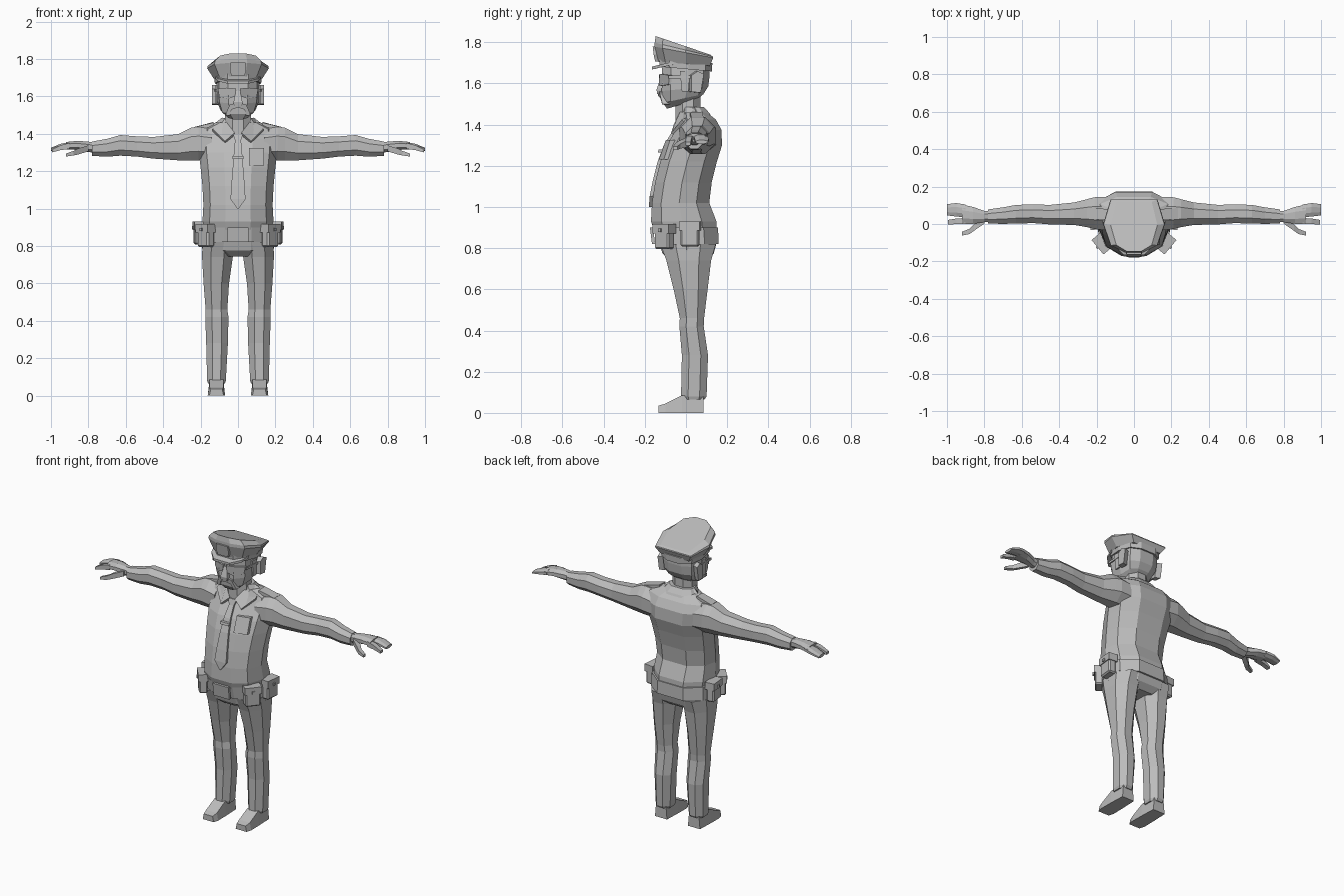
import bpy, bmesh, math
from mathutils import Matrix, Vector

GREY = bpy.data.materials.new("plain grey")
GREY.diffuse_color = (0.5, 0.5, 0.5, 1)

# half plans (x, y fractions, front to back) of the cross-sections
BODY = [(.36, -1), (.8, -.68), (1, -.05), (.9, .55), (.45, 1)]
HEAD = [(.45, -1), (.88, -.62), (1, .1), (.85, .75), (.4, 1)]
CAP = [(.3, -1), (.76, -.75), (1, 0), (.76, .88)]
BOX = [(1, -1), (1, 1)]
OCT = [(.42, -1), (1, -.45), (1, .45), (.42, 1)]


def finish(name, bm, mirror):
    bmesh.ops.recalc_face_normals(bm, faces=bm.faces)
    me = bpy.data.meshes.new(name)
    bm.to_mesh(me)
    bm.free()
    me.materials.append(GREY)
    ob = bpy.data.objects.new(name, me)
    bpy.context.collection.objects.link(ob)
    if mirror:
        ob.modifiers.new("mirror", 'MIRROR')
    return ob


def skin(name, rings, mirror=False):
    """Join equal rings of points into a closed tube."""
    bm = bmesh.new()
    vs = [[bm.verts.new(p) for p in r] for r in rings]
    n = len(vs[0])
    for a, b in zip(vs, vs[1:]):
        for i in range(n):
            bm.faces.new((a[i], a[(i + 1) % n], b[(i + 1) % n], b[i]))
    bm.faces.new(vs[0])
    bm.faces.new(vs[-1])
    return finish(name, bm, mirror)


def full(plan):
    return plan + [(-x, y) for x, y in reversed(plan)]


def stack(name, plan, rows, mirror=False):
    """Upright loft; rows are (z, x centre, half width, y front, y back, tilt)."""
    rings = []
    for z, cx, hw, f, b, t in rows:
        ring = []
        for u, v in full(plan):
            y = (f + b) / 2 + v * (b - f) / 2
            ring.append((cx + u * hw, y, z + t * y))
        rings.append(ring)
    return skin(name, rings, mirror)


def reach(name, plan, rows):
    """Mirrored sideways loft; rows are (x, y centre, z centre, half y, half z)."""
    return skin(name, [[(x, cy + u * ry, cz + v * rz) for u, v in full(plan)]
                       for x, cy, cz, ry, rz in rows], True)


def plate(name, pts, offset, mirror=False):
    off = Vector(offset)
    return skin(name, [pts, [tuple(Vector(p) + off) for p in pts]], mirror)


def c(z, hw, f, b, t=0):
    return (z, 0, hw, f, b, t)


# shirt, trousers seat and belt
stack("shirt", BODY, [
    c(.885, .185, -.155, .15), c(.93, .19, -.17, .148), c(1.02, .185, -.165, .113),
    c(1.12, .19, -.15, .125), c(1.22, .2, -.125, .15), c(1.30, .21, -.095, .175),
    c(1.375, .215, -.048, .172), c(1.425, .2, -.022, .145), c(1.46, .12, -.02, .1)])
stack("trouser_seat", BODY, [
    c(.745, .1, -.08, .1), c(.775, .19, -.115, .135), c(.85, .198, -.135, .155),
    c(.9, .185, -.15, .15)])
stack("belt", BODY, [c(.82, .202, -.14, .158), c(.9, .198, -.158, .156)])
plate("buckle", [(-.055, -.15, .82), (.055, -.15, .82), (.055, -.16, .9), (-.055, -.16, .9)],
      (0, -.015, 0))

# legs and shoes
stack("trouser_leg", OCT, [
    (.82, .105, .085, -.125, .145, 0), (.74, .11, .082, -.095, .122, 0),
    (.60, .116, .068, -.06, .105, 0), (.46, .115, .058, -.03, .088, 0),
    (.42, .113, .062, -.032, .086, 0), (.28, .112, .058, -.02, .107, 0),
    (.08, .115, .05, -.024, .1, 0), (.065, .115, .045, -.015, .09, 0)], True)
skin("shoe", [[(.115 + s * w, y, z) for s, z in ((-1, 0), (1, 0), (.8, h), (-.8, h))]
              for y, w, h in ((-.133, .038, .035), (-.1, .047, .045),
                              (-.02, .046, .085), (.085, .042, .09))], True)

# arms and hands
reach("sleeve", OCT, [
    (.14, .055, 1.34, .09, .085), (.21, .058, 1.347, .085, .09), (.25, .058, 1.345, .075, .088),
    (.32, .055, 1.328, .06, .07), (.45, .05, 1.325, .052, .058), (.54, .055, 1.332, .05, .054),
    (.63, .052, 1.338, .05, .055), (.70, .045, 1.325, .044, .048), (.78, .04, 1.32, .038, .038)])
reach("palm", OCT, [
    (.76, .04, 1.325, .028, .026), (.80, .04, 1.33, .03, .028), (.86, .046, 1.338, .045, .024),
    (.92, .052, 1.336, .052, .02)])
reach("outer_fingers", OCT, [
    (.90, .07, 1.337, .034, .018), (.95, .076, 1.33, .036, .016), (1.0, .076, 1.316, .03, .009)])
reach("index_finger", BOX, [
    (.90, .016, 1.335, .016, .016), (.95, .014, 1.325, .015, .013), (.995, .01, 1.308, .012, .008)])
reach("thumb", BOX, [
    (.80, .02, 1.322, .018, .016), (.855, -.018, 1.305, .018, .016),
    (.88, -.04, 1.296, .014, .012), (.92, -.052, 1.286, .01, .008)])

# neck and collar
stack("neck", OCT, [c(1.38, .072, -.05, .07), c(1.55, .068, -.05, .07)])
stack("collar_band", BODY, [c(1.41, .13, -.03, .14), c(1.455, .11, -.03, .115),
                            c(1.485, .085, -.022, .088)])
plate("collar_flap", [(.018, -.058, 1.405), (.07, -.072, 1.36), (.135, -.02, 1.425),
                      (.125, .05, 1.455), (.085, .04, 1.487), (.06, -.03, 1.46)],
      (0, .012, -.012), True)
plate("shoulder_strap", [(.13, .02, 1.46), (.13, .08, 1.463), (.235, .085, 1.436),
                         (.235, .025, 1.436)], (0, 0, -.02), True)

# tie, shirt front and pocket
stack("tie", BOX, [c(1.0, .004, -.18, -.16), c(1.05, .04, -.177, -.15), c(1.12, .036, -.163, -.14),
                   c(1.22, .028, -.138, -.11), c(1.30, .022, -.108, -.08),
                   c(1.365, .016, -.068, -.04), c(1.4, .028, -.055, -.02)])
plate("tie_clip", [(-.03, -.137, 1.265), (.03, -.137, 1.265), (.03, -.133, 1.28),
                   (-.03, -.133, 1.28)], (0, .02, 0))
plate("chest_pocket", [(.06, -.132, 1.23), (.14, -.108, 1.23), (.14, -.078, 1.325),
                       (.06, -.098, 1.325)], (0, .03, 0))


# belt pouches: body, flap and stud, turned to follow the waist
def pouch(name, x, y, z, turn):
    m = Matrix.Translation((x, y, z)) @ Matrix.Rotation(turn, 4, 'Z')
    for part, (w, d, h), at in (("body", (.09, .05, .095), (0, 0, -.012)),
                                ("flap", (.1, .06, .045), (0, 0, .04)),
                                ("stud", (.016, .008, .016), (0, -.033, .032))):
        bm = bmesh.new()
        bmesh.ops.create_cube(bm, size=1, matrix=m @ Matrix.Translation(at)
                              @ Matrix.Diagonal((w, d, h, 1)))
        if part == "body":
            bmesh.ops.bevel(bm, geom=[e for e in bm.edges], offset=.008, segments=1,
                            affect='EDGES')
        finish(name + "_" + part, bm, True)


pouch("front_pouch", .172, -.105, .855, math.radians(50))
pouch("side_pouch", .208, .02, .868, math.radians(84))

# head
stack("head", HEAD, [
    c(1.505, .06, -.092, .05, .3), c(1.53, .095, -.112, .085, .22), c(1.575, .113, -.118, .108, .1),
    c(1.64, .117, -.117, .115), c(1.70, .115, -.115, .115)])
stack("nose", BOX, [c(1.55, .022, -.14, -.1), c(1.57, .024, -.143, -.1), c(1.63, .011, -.124, -.1)])
plate("moustache", [(0, -.137, 1.568), (.045, -.128, 1.555), (.068, -.115, 1.5),
                    (.045, -.115, 1.497), (.034, -.125, 1.53), (0, -.135, 1.54)],
      (0, .045, 0), True)
plate("ear", [(.105, .015, 1.56), (.105, .06, 1.555), (.105, .075, 1.645), (.105, .045, 1.66),
              (.105, .015, 1.64)], (.033, .012, 0), True)
plate("sideburn", [(.112, -.02, 1.56), (.112, .012, 1.56), (.112, .012, 1.66),
                   (.112, -.03, 1.66)], (.009, 0, 0), True)
plate("lens", [(.01, -.132, 1.642), (.06, -.127, 1.646), (.108, -.08, 1.64), (.1, -.085, 1.595),
               (.05, -.127, 1.588), (.016, -.132, 1.6)], (0, .012, 0), True)
plate("glasses_arm", [(.112, -.085, 1.625), (.119, .03, 1.625), (.119, .03, 1.638),
                      (.112, -.085, 1.638)], (.007, 0, 0), True)

# cap
stack("cap_band", HEAD, [c(1.67, .124, -.128, .126, -.09), c(1.71, .127, -.13, .128, -.09)])
stack("cap_crown", CAP, [
    c(1.695, .13, -.133, .132, -.08), c(1.75, .165, -.152, .15, -.19),
    c(1.762, .162, -.152, .148, -.24), c(1.78, .125, -.147, .135, -.34)])
plate("visor", [(-.12, -.06, 1.692), (-.105, -.115, 1.68), (-.055, -.165, 1.668),
                (.055, -.165, 1.668), (.105, -.115, 1.68), (.12, -.06, 1.692)], (0, 0, .014))
plate("cap_badge", [(-.035, -.15, 1.708), (.035, -.15, 1.708), (.044, -.157, 1.74),
                    (.04, -.162, 1.78), (-.04, -.162, 1.78), (-.044, -.157, 1.74)], (0, .03, 0))
